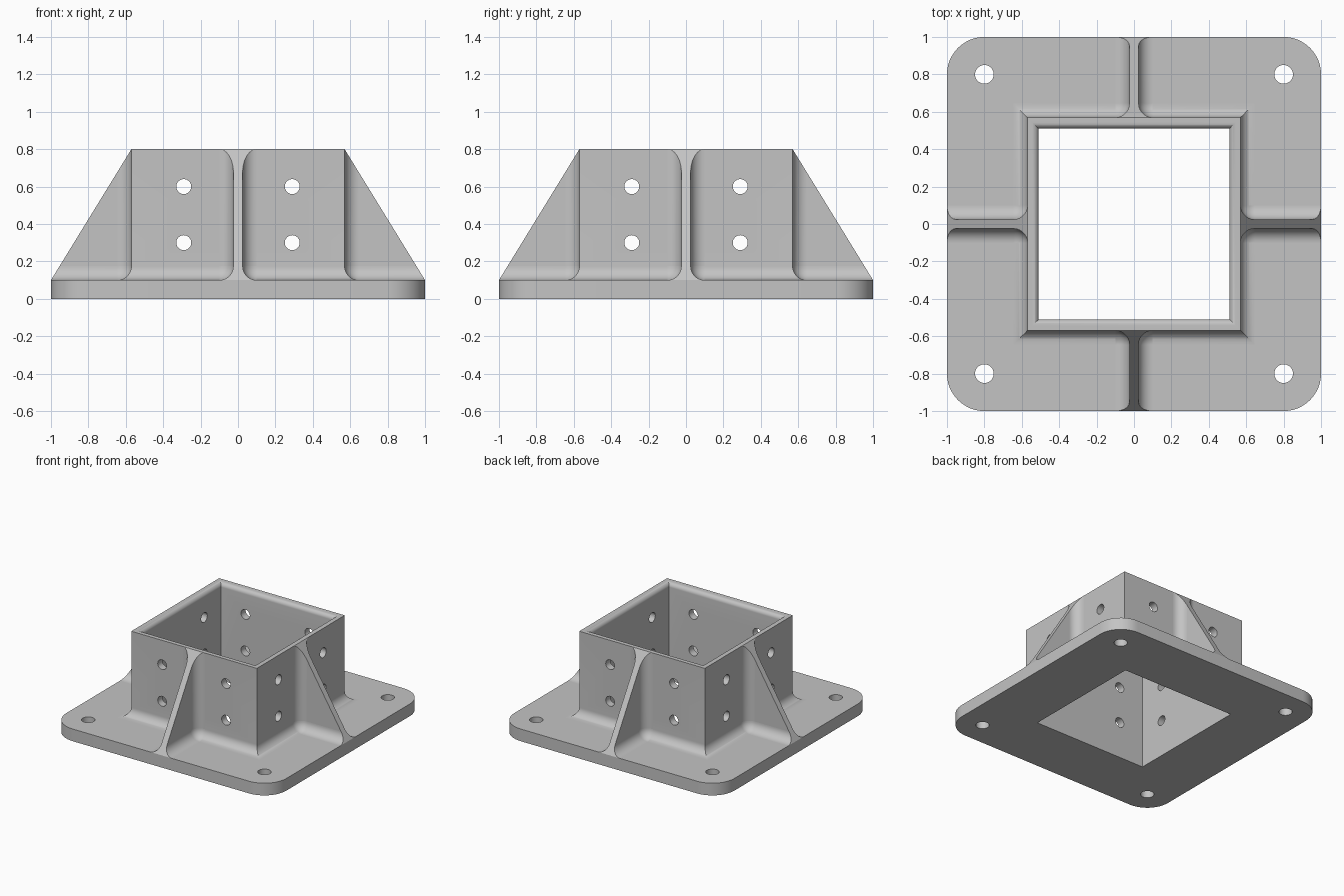
import bpy, bmesh
from math import sin, cos, pi
from mathutils import Vector, Matrix

if "Cube" in bpy.data.objects:
    bpy.data.objects.remove(bpy.data.objects["Cube"], do_unlink=True)

PLATE, TOP = 0.1, 0.8          # plate thickness, total height
INNER, OUTER = 0.51, 0.57      # half widths of the socket
FILLET, RIM = 0.075, 0.035     # blend radii
HALF = 0.025                   # half thickness of a rib
N = 12                         # segments per quarter arc

gray = bpy.data.materials.new("plain_gray")
gray.use_nodes = True
gray.diffuse_color = (0.55, 0.55, 0.55, 1)
gray.node_tree.nodes["Principled BSDF"].inputs["Base Color"].default_value = gray.diffuse_color


def make_object(name, bm, recalc=True):
    if recalc:
        bmesh.ops.recalc_face_normals(bm, faces=bm.faces)
    mesh = bpy.data.meshes.new(name)
    bm.to_mesh(mesh)
    bm.free()
    mesh.materials.append(gray)
    obj = bpy.data.objects.new(name, mesh)
    bpy.context.collection.objects.link(obj)
    return obj


def activate(obj):
    bpy.ops.object.select_all(action='DESELECT')
    obj.select_set(True)
    bpy.context.view_layer.objects.active = obj


def smooth(obj):
    activate(obj)
    bpy.ops.object.shade_smooth_by_angle(angle=pi / 6)


def cut(obj, bm):
    cutter = make_object("cutter", bm)
    cutter.hide_render = True
    mod = obj.modifiers.new("cut", 'BOOLEAN')
    mod.operation, mod.solver, mod.object = 'DIFFERENCE', 'EXACT', cutter
    activate(obj)
    bpy.ops.object.modifier_apply(modifier=mod.name)
    bpy.data.objects.remove(cutter, do_unlink=True)


def drill(bm, matrix, radius, depth):
    bmesh.ops.create_cone(bm, cap_ends=True, segments=32, radius1=radius,
                          radius2=radius, depth=depth, matrix=matrix)


def prism(bm, ring_a, ring_b):
    a = [bm.verts.new(p) for p in ring_a]
    b = [bm.verts.new(p) for p in ring_b]
    bm.faces.new(a)
    bm.faces.new(b[::-1])
    for i in range(len(a)):
        j = (i + 1) % len(a)
        bm.faces.new((a[i], b[i], b[j], a[j]))


def concave(u0, v0):
    """Quarter arc blending the u axis into the v axis at corner (u0, v0)."""
    angles = [pi / 2 * i / N for i in range(N + 1)]
    return [(u0 + FILLET * (1 - sin(a)), v0 + FILLET * (1 - cos(a))) for a in angles]


# Base plate: rounded square with a central opening and four bolt holes
bm = bmesh.new()
bmesh.ops.create_cube(bm, size=1, matrix=Matrix.Translation((0, 0, PLATE / 2))
                      @ Matrix.Diagonal((2, 2, PLATE, 1)))
uprights = [e for e in bm.edges if abs(e.verts[0].co.z - e.verts[1].co.z) > 0.01]
bmesh.ops.bevel(bm, geom=uprights, offset=0.2, segments=N, profile=0.5, affect='EDGES')
base_plate = make_object("base_plate", bm)

bm = bmesh.new()
bmesh.ops.create_cube(bm, size=2 * INNER)
for x in (-0.8, 0.8):
    for y in (-0.8, 0.8):
        drill(bm, Matrix.Translation((x, y, 0)), 0.05, 1)
cut(base_plate, bm)
smooth(base_plate)

# Socket: square tube with a blended foot and a rounded inner rim
profile = [(INNER, PLATE)] + concave(OUTER, PLATE) + [(OUTER, TOP)]
for i in range(N + 1):
    a = pi / 2 * i / N
    profile.append((INNER + RIM * (1 - sin(a)), TOP - RIM * (1 - cos(a))))
bm = bmesh.new()
corners = [[bm.verts.new((sx * d, sy * d, z)) for d, z in profile]
           for sx, sy in ((1, 1), (-1, 1), (-1, -1), (1, -1))]
for k in range(4):
    p, q = corners[k], corners[(k + 1) % 4]
    for i in range(len(profile)):
        j = (i + 1) % len(profile)
        bm.faces.new((p[i], q[i], q[j], p[j]))
socket = make_object("socket", bm)

# Screw holes through the walls, one direction at a time
for axis in ('X', 'Y'):
    bm = bmesh.new()
    for s in (-0.29, 0.29):
        for z in (0.3, 0.6):
            place = (s, 0, z) if axis == 'X' else (0, s, z)
            drill(bm, Matrix.Translation(place) @ Matrix.Rotation(pi / 2, 4, axis), 0.04, 2)
    cut(socket, bm)
smooth(socket)

# Rib: sloped web with blends to the plate and the wall
RUN, RISE = 1 - OUTER, TOP - PLATE


def slope_x(z):
    return 1 - (z - PLATE) * RUN / RISE


def slope_z(x):
    return PLATE + (1 - x) * RISE / RUN


bm = bmesh.new()
web = [(OUTER, PLATE), (1, PLATE), (OUTER, TOP)]
prism(bm, [(x, -HALF, z) for x, z in web], [(x, HALF, z) for x, z in web])
for s in (-1, 1):
    foot = [(HALF, PLATE)] + concave(HALF, PLATE)
    prism(bm, [(OUTER, s * y, z) for y, z in foot],
          [(slope_x(z), s * y, z) for y, z in foot])
    side = [(HALF, OUTER)] + concave(HALF, OUTER)
    prism(bm, [(x, s * y, PLATE) for y, x in side],
          [(x, s * y, slope_z(x)) for y, x in side])
bmesh.ops.recalc_face_normals(bm, faces=bm.faces)

# Spherical patches where three blends meet
for s in (-1, 1):
    centre = Vector((OUTER + FILLET, s * (HALF + FILLET), PLATE + FILLET))
    rows = [[bm.verts.new(centre - Vector((0, 0, FILLET)))] * (N + 1)]
    for i in range(1, N + 1):
        a = pi / 2 * i / N
        rows.append([])
        for j in range(N + 1):
            b = pi / 2 * j / N
            way = Vector((sin(a) * cos(b), s * sin(a) * sin(b), cos(a)))
            rows[-1].append(bm.verts.new(centre - FILLET * way))
    for low, high in zip(rows, rows[1:]):
        for j in range(N):
            quad = (low[j], low[j + 1], high[j + 1], high[j])
            face = bm.faces.new(list(dict.fromkeys(quad)))
            face.normal_update()
            if face.normal.dot(centre - face.calc_center_median()) < 0:
                face.normal_flip()
left_rib = make_object("left_rib", bm, recalc=False)
smooth(left_rib)

# Same rib on the other three sides
for k, name in enumerate(("back_rib", "right_rib", "front_rib"), 1):
    rib = bpy.data.objects.new(name, left_rib.data)
    rib.rotation_euler.z = k * pi / 2
    bpy.context.collection.objects.link(rib)
